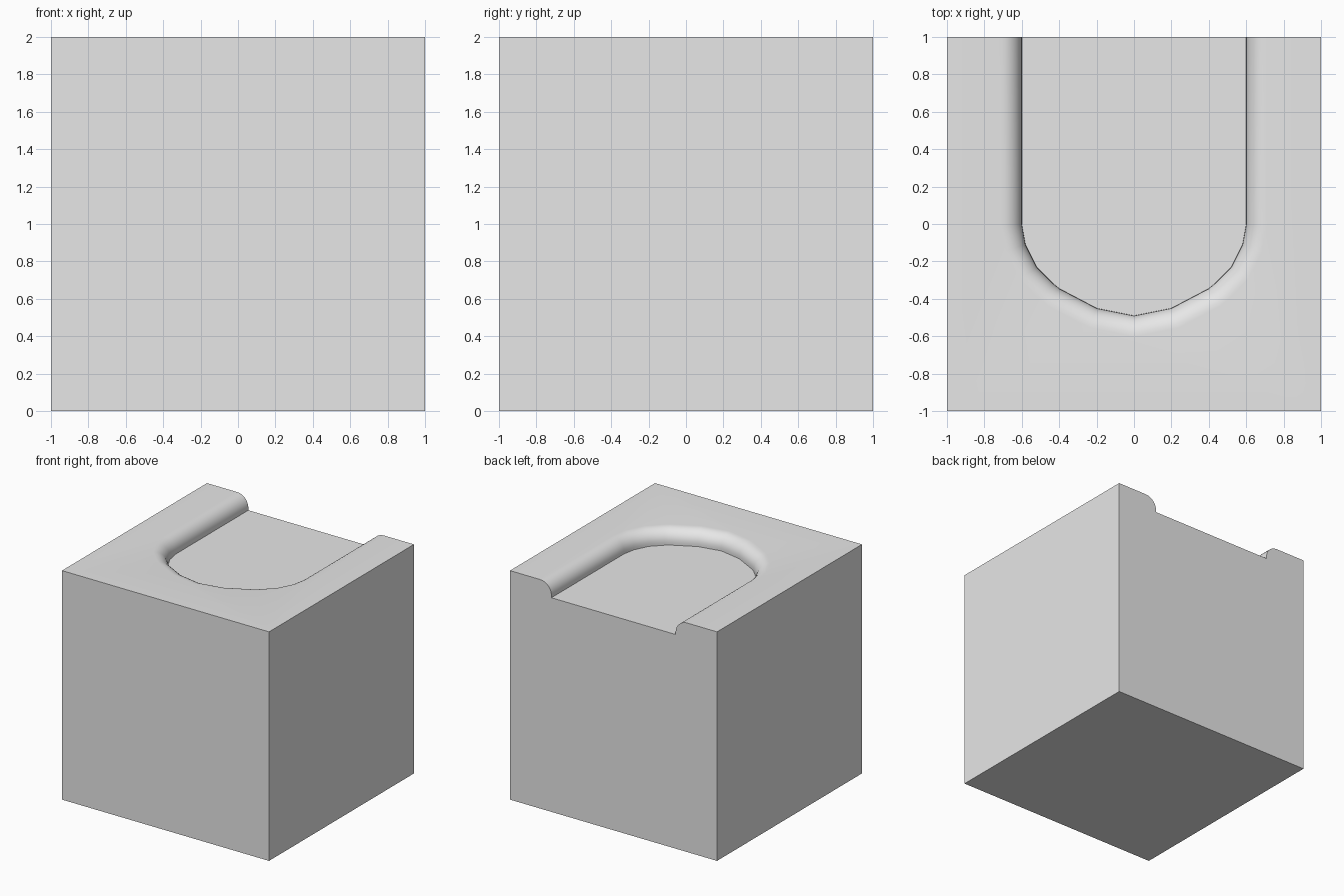
import bpy
import bmesh
from math import sin, cos, pi, radians
from mathutils import Vector

cube = bpy.data.objects.get("Cube")
if cube:
    bpy.data.objects.remove(cube, do_unlink=True)

TOP, FLOOR, RADIUS, STEPS = 2.0, 1.87, 0.11, 8

# Channel outline: open at the back, rounded towards the front
half = [(0.6, 1), (0.6, 0), (0.58, -0.11), (0.52, -0.23), (0.43, -0.32),
        (0.4, -0.345), (0.2, -0.45)]
outline = [Vector(p) for p in half + [(0, -0.49)] + [(-x, y) for x, y in reversed(half)]]


def widen(points, distance):
    """Offset the outline outwards with mitred corners."""
    sides = [(b - a).normalized() for a, b in zip(points, points[1:])]
    normals = [Vector((-d.y, d.x)) for d in sides]
    result = []
    for i, p in enumerate(points):
        n1, n2 = normals[max(i - 1, 0)], normals[min(i, len(normals) - 1)]
        result.append(p + (n1 + n2) * distance / (1 + n1.dot(n2)))
    return result


# Rings from the floor, up the short wall, round the lip to the top
levels = [(0, FLOOR)]
for i in range(STEPS + 1):
    a = pi / 2 * i / STEPS
    levels.append((RADIUS * (1 - cos(a)), TOP - RADIUS * (1 - sin(a))))

bm = bmesh.new()
rings = [[bm.verts.new((p.x, p.y, z)) for p in widen(outline, d)] for d, z in levels]
corners = [(1, 1), (1, -1), (-1, -1), (-1, 1)]
low = [bm.verts.new((x, y, 0)) for x, y in corners]
high = [bm.verts.new((x, y, TOP)) for x, y in corners]

# Channel floor, wall and rounded lip
bm.faces.new(rings[0])
for a, b in zip(rings, rings[1:]):
    for i in range(len(a) - 1):
        bm.faces.new((a[i], a[i + 1], b[i + 1], b[i]))

# Top, bottom, plain sides and notched back
bm.faces.new(high + rings[-1][::-1])
bm.faces.new(low)
for i in range(3):
    bm.faces.new((low[i], low[i + 1], high[i + 1], high[i]))
bm.faces.new([low[0], high[0]] + [r[0] for r in reversed(rings)]
             + [r[-1] for r in rings] + [high[3], low[3]])
bmesh.ops.recalc_face_normals(bm, faces=bm.faces)

mesh = bpy.data.meshes.new("channel_block")
bm.to_mesh(mesh)
bm.free()
block = bpy.data.objects.new("channel_block", mesh)
bpy.context.collection.objects.link(block)

# Plain grey material
grey = bpy.data.materials.new("light_grey")
grey.use_nodes = True
colour = (0.8, 0.8, 0.8, 1)
grey.diffuse_color = colour
grey.node_tree.nodes["Principled BSDF"].inputs["Base Color"].default_value = colour
mesh.materials.append(grey)

# Smooth lip with crisp edges
bpy.ops.object.select_all(action="DESELECT")
block.select_set(True)
bpy.context.view_layer.objects.active = block
bpy.ops.object.shade_smooth_by_angle(angle=radians(35))
